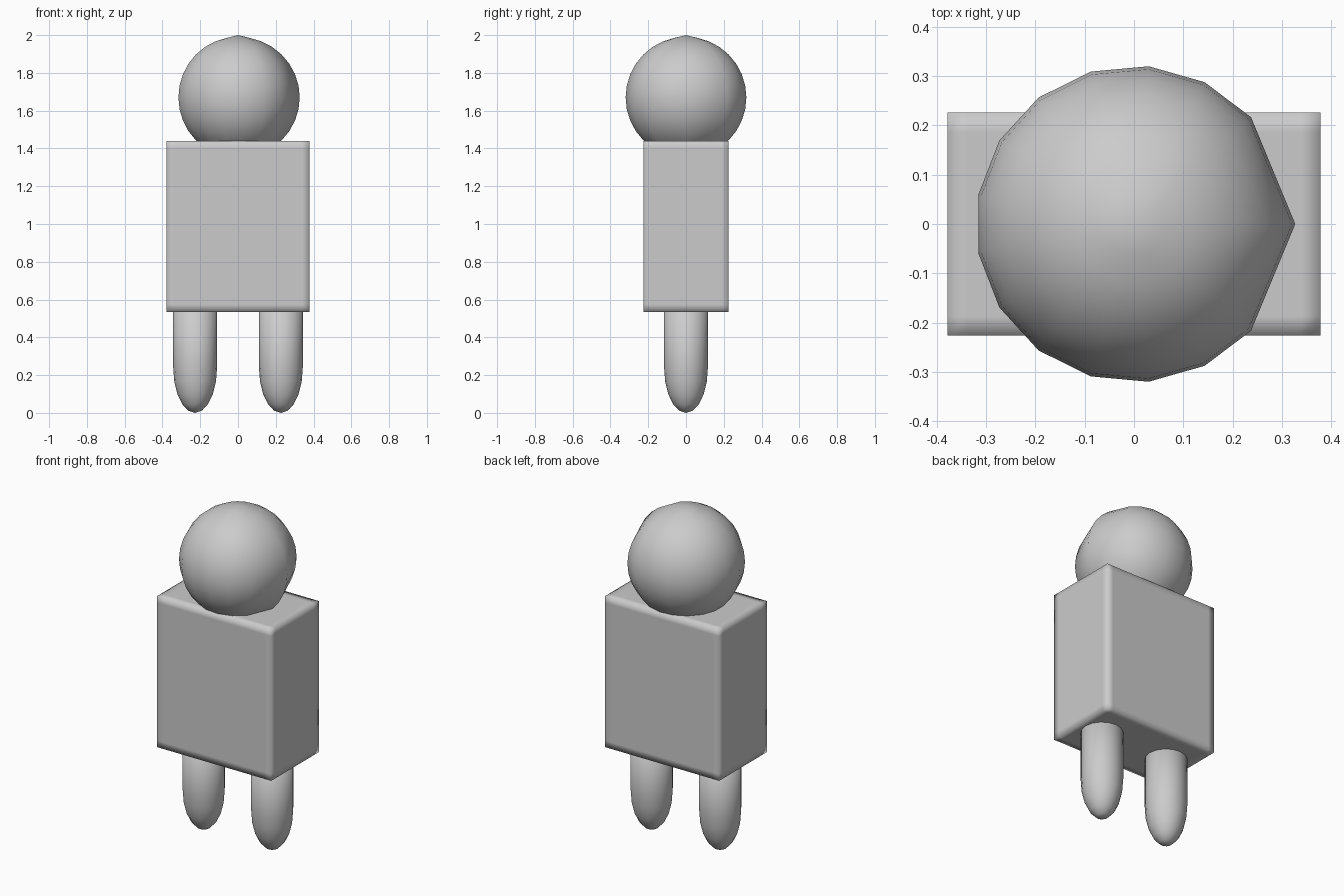
import bpy, bmesh
from math import sin, cos, pi, radians

if "Cube" in bpy.data.objects:
    bpy.data.objects.remove(bpy.data.objects["Cube"])


def add_object(name, bm, loc):
    bmesh.ops.recalc_face_normals(bm, faces=bm.faces)
    for f in bm.faces:
        f.smooth = True
    mesh = bpy.data.meshes.new(name)
    bm.to_mesh(mesh)
    bm.free()
    ob = bpy.data.objects.new(name, mesh)
    ob.location = loc
    bpy.context.collection.objects.link(ob)
    return ob


def lathe(name, bottom, rings, top, angles, loc):
    """Closed round form: bottom pole, (radius, z) rings, top pole."""
    bm = bmesh.new()
    loops = [[bm.verts.new((r * cos(a), r * sin(a), z)) for a in angles] for r, z in rings]
    low, high = bm.verts.new((0, 0, bottom)), bm.verts.new((0, 0, top))
    n = len(angles)
    for i in range(n):
        j = (i + 1) % n
        bm.faces.new((low, loops[0][j], loops[0][i]))
        bm.faces.new((high, loops[-1][i], loops[-1][j]))
        for a, b in zip(loops, loops[1:]):
            bm.faces.new((a[i], a[j], b[j], b[i]))
    return add_object(name, bm, loc)


# Body: box with support loops close to its edges, giving soft edge shading
half = (0.378, 0.226, 0.4525)
bm = bmesh.new()
bmesh.ops.create_cube(bm, size=2)
bmesh.ops.scale(bm, vec=half, verts=bm.verts)
for axis in range(3):
    for side in (-1, 1):
        co, no = [0, 0, 0], [0, 0, 0]
        co[axis], no[axis] = side * (half[axis] - 0.04), 1
        bmesh.ops.bisect_plane(bm, geom=bm.verts[:] + bm.edges[:] + bm.faces[:],
                               plane_co=co, plane_no=no)
add_object("body", bm, (0, 0, 0.9875))

# Head: 17-sided ball with the two meridians beside +x left out
R = 0.321
angles = [2 * pi * k / 17 for k in range(17) if k not in (1, 16)]
rings = [(R * cos(t), R * sin(t)) for t in (radians(-90 + 180 * k / 16) for k in range(1, 16))]
head = lathe("head", -0.33, rings, 0.33, angles, (0, 0, 1.67))
for v in head.data.vertices:
    if abs(v.co.y) < 1e-5 and v.co.x > 0.01:
        v.co.x *= 1.018

# Legs: rounded posts with long tapered tips, running up into the body
tip = [(0.116 * sin(t), 0.24 * (1 - cos(t))) for t in (pi / 2 * k / 5 for k in range(1, 6))]
round16 = [2 * pi * k / 16 for k in range(16)]
for side, name in ((-1, "left_leg"), (1, "right_leg")):
    lathe(name, 0, tip + [(0.116, 0.6)], 0.62, round16, (side * 0.227, 0, 0))
